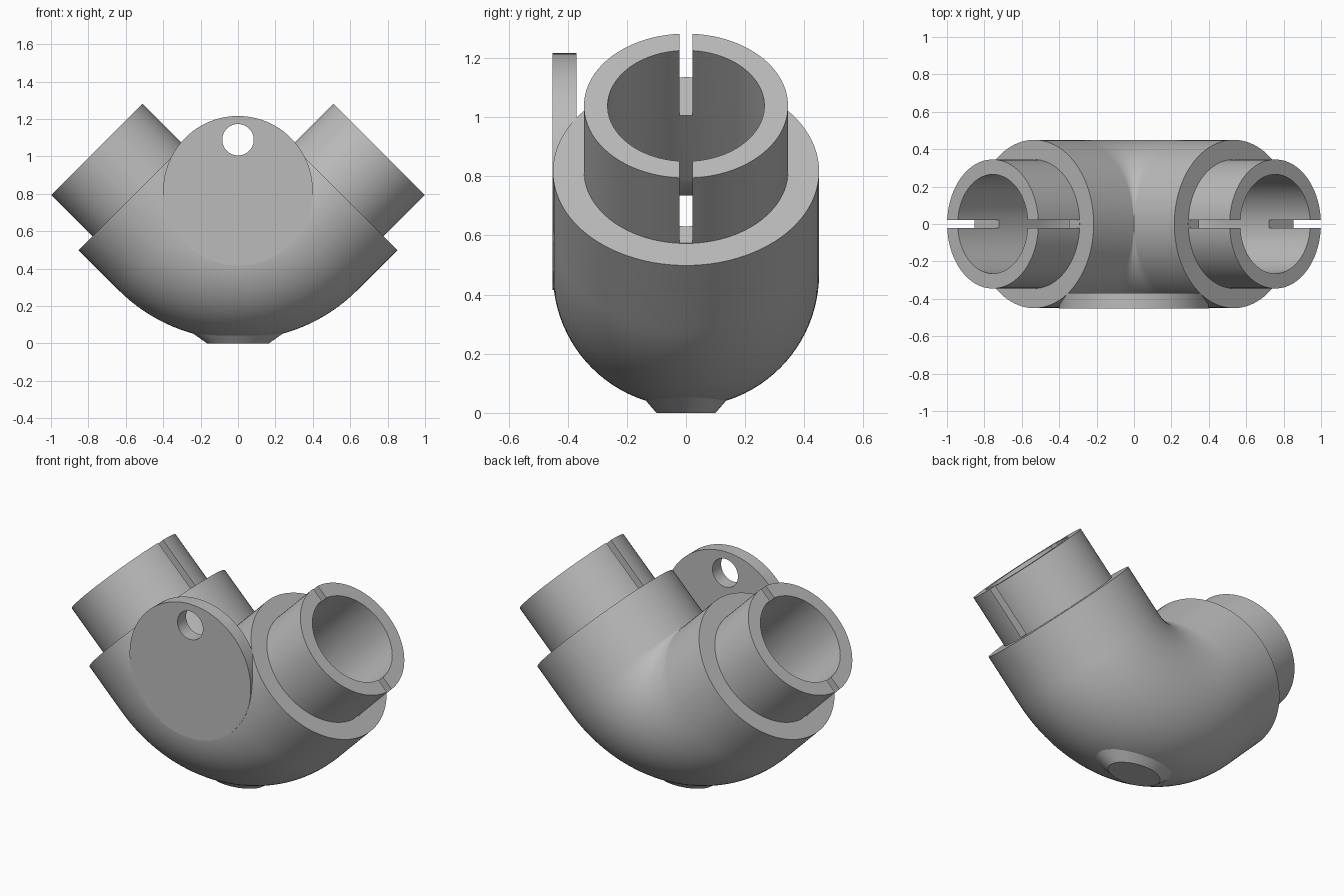
import bpy, bmesh, math
from mathutils import Matrix, Vector

if "Cube" in bpy.data.objects:
    bpy.data.objects.remove(bpy.data.objects["Cube"])

BEND_R, BEND_Z = 0.452, 0.922        # bend radius and centre height
OUTER, SPIGOT, BORE = 0.45, 0.345, 0.265
COLLAR, TIP = 0.303, 0.616           # distances along each arm past the bend
ARM = math.radians(45)
SEG, STEPS = 96, 32

grey = bpy.data.materials.new("plain grey")
grey.diffuse_color = (0.5, 0.5, 0.5, 1)
grey.use_nodes = True
grey.node_tree.nodes["Principled BSDF"].inputs["Base Color"].default_value = grey.diffuse_color


def finish(bm, name):
    bmesh.ops.recalc_face_normals(bm, faces=bm.faces)
    mesh = bpy.data.meshes.new(name)
    bm.to_mesh(mesh)
    bm.free()
    ob = bpy.data.objects.new(name, mesh)
    bpy.context.collection.objects.link(ob)
    mesh.materials.append(grey)
    return ob


def cut(ob, cutter):
    mod = ob.modifiers.new("cut", 'BOOLEAN')
    mod.operation, mod.solver, mod.object = 'DIFFERENCE', 'EXACT', cutter
    bpy.context.view_layer.objects.active = ob
    bpy.ops.object.modifier_apply(modifier=mod.name)
    bpy.data.objects.remove(cutter)


def smooth(ob):
    bpy.ops.object.select_all(action='DESELECT')
    ob.select_set(True)
    bpy.context.view_layer.objects.active = ob
    bpy.ops.object.shade_smooth_by_angle(angle=math.radians(30))


def ring(bm, a, s, r):
    """Circle of radius r across the pipe at bend angle a, s along the arm."""
    out = Vector((math.sin(a), 0, -math.cos(a)))
    along = Vector((math.cos(a), 0, math.sin(a)))
    c = Vector((0, 0, BEND_Z)) + out * BEND_R + along * s
    pts = []
    for i in range(SEG):
        t = 2 * math.pi * i / SEG
        pts.append(bm.verts.new(c + r * (math.cos(t) * out + math.sin(t) * Vector((0, 1, 0)))))
    return pts


# Hollow elbow: outside from left tip to right tip, then back through the bore
bend = [-ARM + 2 * ARM * i / STEPS for i in range(STEPS + 1)]
stations = [(-ARM, -TIP, SPIGOT), (-ARM, -COLLAR, SPIGOT), (-ARM, -COLLAR, OUTER)]
stations += [(a, 0, OUTER) for a in bend]
stations += [(ARM, COLLAR, OUTER), (ARM, COLLAR, SPIGOT), (ARM, TIP, SPIGOT), (ARM, TIP, BORE)]
stations += [(a, 0, BORE) for a in reversed(bend)]
stations += [(-ARM, -TIP, BORE)]
bm = bmesh.new()
rings = [ring(bm, *st) for st in stations]
for k, one in enumerate(rings):
    two = rings[(k + 1) % len(rings)]
    for i in range(SEG):
        j = (i + 1) % SEG
        bm.faces.new((one[i], one[j], two[j], two[i]))
elbow = finish(bm, "pipe_elbow")

# Slots through both walls of each spigot
for side in (-1, 1):
    a = side * ARM
    out = Vector((math.sin(a), 0, -math.cos(a)))
    along = Vector((math.cos(a), 0, math.sin(a))) * side
    start, end = COLLAR + 0.002, TIP + 0.1
    centre = Vector((0, 0, BEND_Z)) + out * BEND_R + along * (start + end) / 2
    bm = bmesh.new()
    bmesh.ops.create_cube(bm, size=1, matrix=Matrix.Translation(centre)
                          @ Matrix.Rotation(-a, 4, 'Y')
                          @ Matrix.Diagonal((end - start, 0.044, 0.8, 1)))
    cut(elbow, finish(bm, "slot_cutter"))
smooth(elbow)


def disc(name, radius, z, y0, y1):
    bm = bmesh.new()
    bmesh.ops.create_cone(bm, cap_ends=True, segments=SEG, radius1=radius, radius2=radius,
                          depth=y1 - y0, matrix=Matrix.Translation((0, (y0 + y1) / 2, z))
                          @ Matrix.Rotation(math.pi / 2, 4, 'X'))
    return finish(bm, name)


# Round hanging tab with a hole
tab = disc("hanging_tab", 0.4, 0.816, -0.451, -0.37)
cut(tab, disc("hole_cutter", 0.084, 1.089, -0.6, -0.2))
smooth(tab)

# Flared oval foot under the bend
bm = bmesh.new()
bmesh.ops.create_cone(bm, cap_ends=True, segments=SEG, radius1=1, radius2=1.6, depth=0.07,
                      matrix=Matrix.Translation((0, 0, 0.035))
                      @ Matrix.Diagonal((0.165, 0.1, 1, 1)))
smooth(finish(bm, "foot"))
